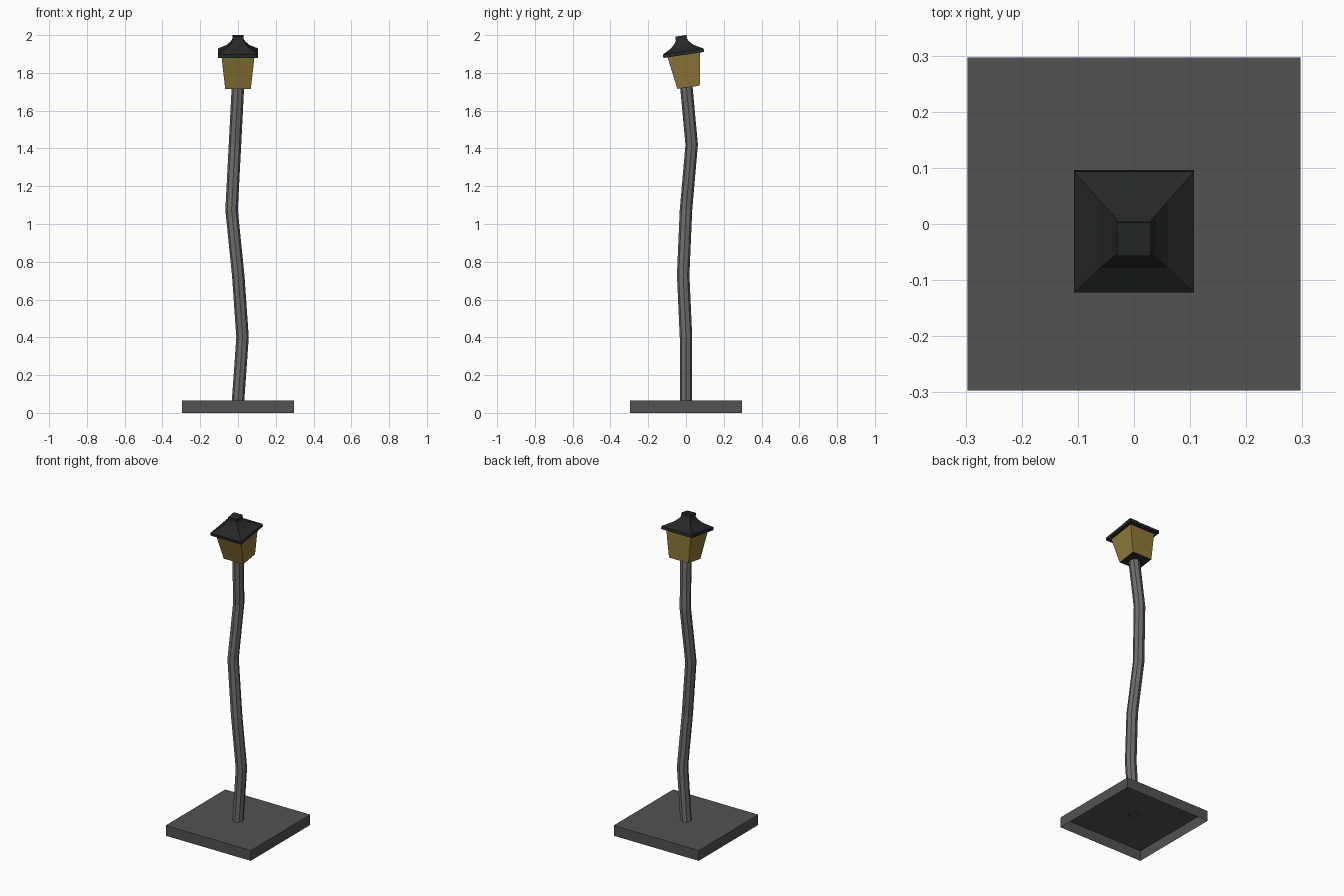
import bpy, bmesh, math
from mathutils import Vector, Matrix

if "Cube" in bpy.data.objects:
    bpy.data.objects.remove(bpy.data.objects["Cube"])


def material(name, rgb):
    m = bpy.data.materials.new(name)
    m.diffuse_color = (*rgb, 1)
    m.use_nodes = True
    m.node_tree.nodes["Principled BSDF"].inputs["Base Color"].default_value = m.diffuse_color
    return m


STONE = material("stone grey", (0.085, 0.085, 0.085))
POLE = material("pole grey", (0.165, 0.150, 0.150))
BLACK = material("roof black", (0.020, 0.021, 0.021))
GLASS = material("amber glass", (0.270, 0.190, 0.038))


def loft(name, rings, mat, cap_start=True, cap_end=True):
    """Skin a list of equal-sized point rings into one mesh object."""
    bm = bmesh.new()
    loops = [[bm.verts.new(p) for p in ring] for ring in rings]
    n = len(loops[0])
    for a, b in zip(loops, loops[1:]):
        for i in range(n):
            j = (i + 1) % n
            bm.faces.new((a[i], a[j], b[j], b[i]))
    if cap_start:
        bm.faces.new(loops[0][::-1])
    if cap_end:
        bm.faces.new(loops[-1])
    me = bpy.data.meshes.new(name)
    bm.to_mesh(me)
    bm.free()
    me.materials.append(mat)
    ob = bpy.data.objects.new(name, me)
    bpy.context.collection.objects.link(ob)
    return ob


def rect(hx, hy, z):
    return [Vector((sx * hx, sy * hy, z))
            for sx, sy in ((-1, -1), (1, -1), (1, 1), (-1, 1))]


# Base: square slab, hollow underneath
loft("base", [rect(0.297, 0.297, 0), rect(0.297, 0.297, 0.065)], STONE, cap_start=False)

# Crooked eight-sided pole
path = [(0, 0, 0.06), (0.024, 0, 0.40), (0.001, -0.015, 0.73),
        (-0.034, 0, 1.075), (-0.016, 0.030, 1.42), (0, 0.001, 1.735)]
R = 0.033
rings = [[Vector((x + R * math.cos(k * math.pi / 4), y + R * math.sin(k * math.pi / 4), z))
          for k in range(8)] for x, y, z in path]
loft("pole", rings, POLE, cap_start=False)

# Lantern head, leaning forward; local origin is the centre under the roof rim
tilt = Matrix.Translation((0, -0.012, 1.895)) @ Matrix.Rotation(math.radians(8.5), 4, 'X')


def head_part(name, profile, mat, **caps):
    loft(name, [[tilt @ p for p in rect(*lvl)] for lvl in profile], mat, **caps)


head_part("lantern_glass", [(0.068, 0.060, -0.172), (0.087, 0.087, 0.002)], GLASS,
          cap_start=False)
head_part("lantern_floor", [(0.067, 0.059, -0.173), (0.067, 0.059, -0.169)], BLACK)
head_part("lantern_roof", [(0.107, 0.109, 0), (0.107, 0.109, 0.018), (0.061, 0.061, 0.044),
                           (0.038, 0.038, 0.067), (0.028, 0.028, 0.086)], BLACK)
head_part("roof_cap", [(0.030, 0.030, 0.084), (0.030, 0.030, 0.102)], BLACK)
